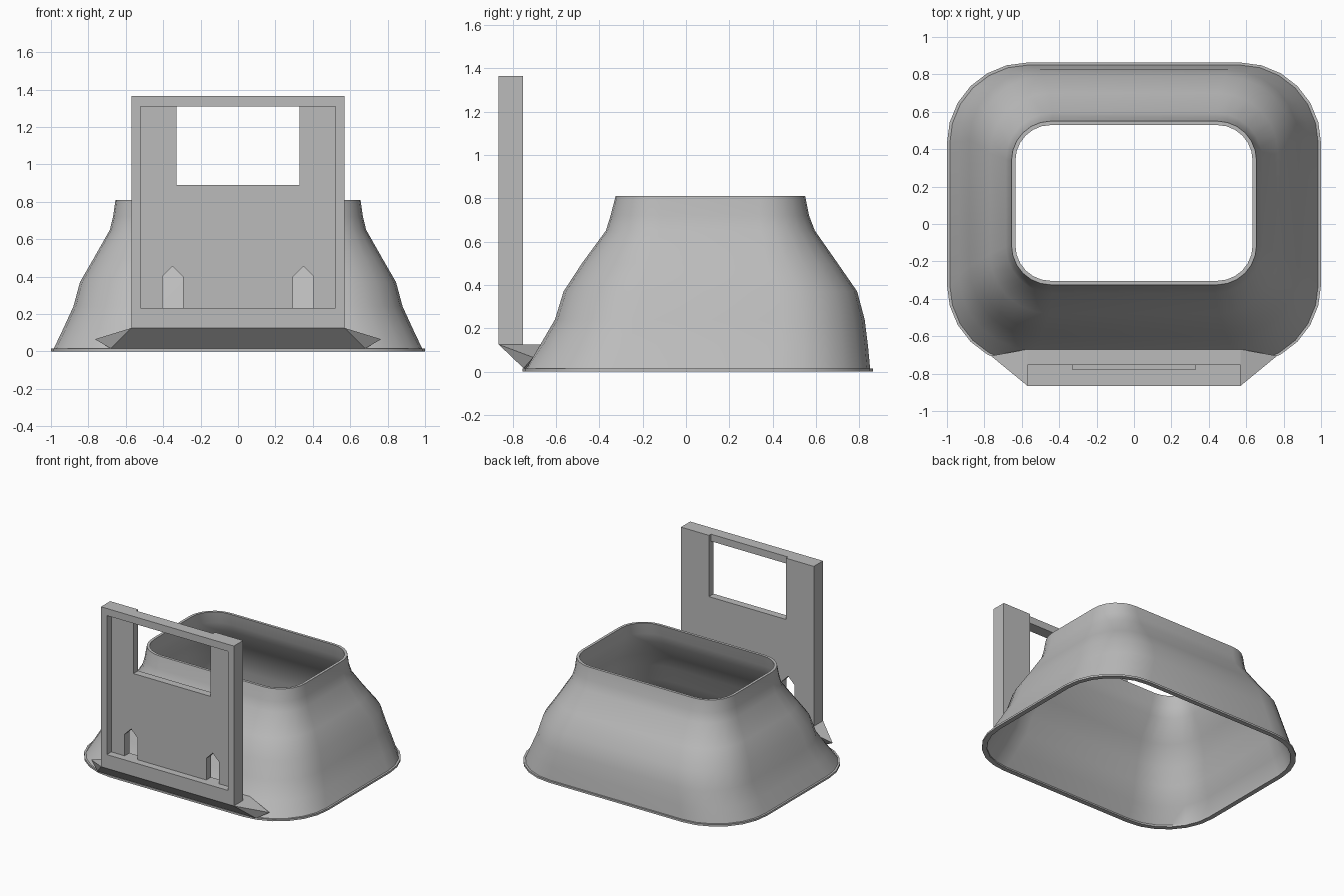
import bpy
import bmesh
from math import sin, cos, pi, radians

if "Cube" in bpy.data.objects:
    bpy.data.objects.remove(bpy.data.objects["Cube"])

grey = bpy.data.materials.new("plain_grey")
grey.use_nodes = True
COLOUR = (0.5, 0.5, 0.5, 1)
grey.diffuse_color = COLOUR
grey.node_tree.nodes["Principled BSDF"].inputs["Base Color"].default_value = COLOUR


def add_object(name, bm):
    bmesh.ops.recalc_face_normals(bm, faces=bm.faces[:])
    mesh = bpy.data.meshes.new(name)
    bm.to_mesh(mesh)
    bm.free()
    mesh.materials.append(grey)
    obj = bpy.data.objects.new(name, mesh)
    bpy.context.collection.objects.link(obj)
    return obj


def prism(name, outline, y0, y1):
    """Extrude an (x, z) outline from y0 to y1."""
    bm = bmesh.new()
    face = bm.faces.new([bm.verts.new((x, y0, z)) for x, z in outline])
    side = bmesh.ops.extrude_face_region(bm, geom=[face])["geom"]
    verts = [v for v in side if isinstance(v, bmesh.types.BMVert)]
    bmesh.ops.translate(bm, verts=verts, vec=(0, y1 - y0, 0))
    return add_object(name, bm)


def rect(x, z0, z1):
    return [(-x, z0), (x, z0), (x, z1), (-x, z1)]


def cut(target, cutter):
    bpy.context.view_layer.objects.active = target
    mod = target.modifiers.new("cut", "BOOLEAN")
    mod.operation = "DIFFERENCE"
    mod.solver = "EXACT"
    mod.object = cutter
    bpy.ops.object.modifier_apply(modifier=mod.name)
    bpy.data.objects.remove(cutter)


def rounded_ring(bm, z, half_x, front, back, radius, inset, steps=6):
    """Loop of vertices on a rounded rectangle."""
    half_x, front, back, radius = half_x - inset, front + inset, back - inset, radius - inset
    corners = [(half_x - radius, back - radius), (radius - half_x, back - radius),
               (radius - half_x, front + radius), (half_x - radius, front + radius)]
    ring = []
    for i, (cx, cy) in enumerate(corners):
        for s in range(steps + 1):
            a = (i + s / steps) * pi / 2
            ring.append(bm.verts.new((cx + radius * cos(a), cy + radius * sin(a), z)))
    return ring


# Hollow flared shroud: height, half width, front, back, corner radius
flange = [(0, 1.0, -0.755, 0.863, 0.43), (0.015, 1.0, -0.755, 0.863, 0.43)]
wall = [(0.015, 0.985, -0.745, 0.85, 0.42), (0.12, 0.935, -0.675, 0.84, 0.40),
        (0.24, 0.88, -0.605, 0.825, 0.38), (0.37, 0.845, -0.565, 0.79, 0.36),
        (0.5, 0.77, -0.48, 0.70, 0.32), (0.65, 0.685, -0.37, 0.595, 0.25),
        (0.72, 0.668, -0.348, 0.568, 0.23), (0.81, 0.655, -0.325, 0.55, 0.21)]
bm = bmesh.new()
rings = [rounded_ring(bm, *level, 0) for level in flange + wall]
rings += [rounded_ring(bm, *level, 0.021) for level in reversed(wall)]
rings.append(rounded_ring(bm, *flange[0], 0.036))
for a, b in zip(rings, rings[1:] + rings[:1]):
    for i in range(len(a)):
        j = (i + 1) % len(a)
        bm.faces.new((a[i], a[j], b[j], b[i]))
shroud = add_object("shroud", bm)
bpy.ops.object.select_all(action="DESELECT")
shroud.select_set(True)
bpy.context.view_layer.objects.active = shroud
bpy.ops.object.shade_smooth_by_angle(angle=radians(35))

# Upright panel with a front recess, window, top notch and pointed slots
FRONT, FLOOR, BACK = -0.865, -0.81, -0.752
panel = prism("panel", rect(0.57, 0.125, 1.365), FRONT, BACK)
cut(panel, prism("recess_cutter", rect(0.52, 0.232, 1.31), FRONT - 0.1, FLOOR))
cut(panel, prism("window_cutter", rect(0.33, 0.89, 1.31), FRONT - 0.2, BACK + 0.1))
cut(panel, prism("notch_cutter", rect(0.33, 1.2, 1.5), BACK - 0.025, BACK + 0.1))
for side in (-1, 1):
    slot = [(0.295, 0.232), (0.405, 0.232), (0.405, 0.4), (0.35, 0.455), (0.295, 0.4)]
    cut(panel, prism("slot_cutter", [(side * x, z) for x, z in slot], FRONT - 0.2, BACK + 0.1))

# Wedge-shaped bracket joining the panel to the shroud
bm = bmesh.new()
for side in (-1, 1):
    for x, y, z in [(0.57, FRONT, 0.125), (0.57, -0.67, 0.125), (0.765, -0.705, 0.065),
                    (0.68, -0.75, 0.015), (0.6, -0.735, 0.015)]:
        bm.verts.new((side * x, y, z))
bmesh.ops.convex_hull(bm, input=bm.verts[:])
add_object("bracket", bm)
